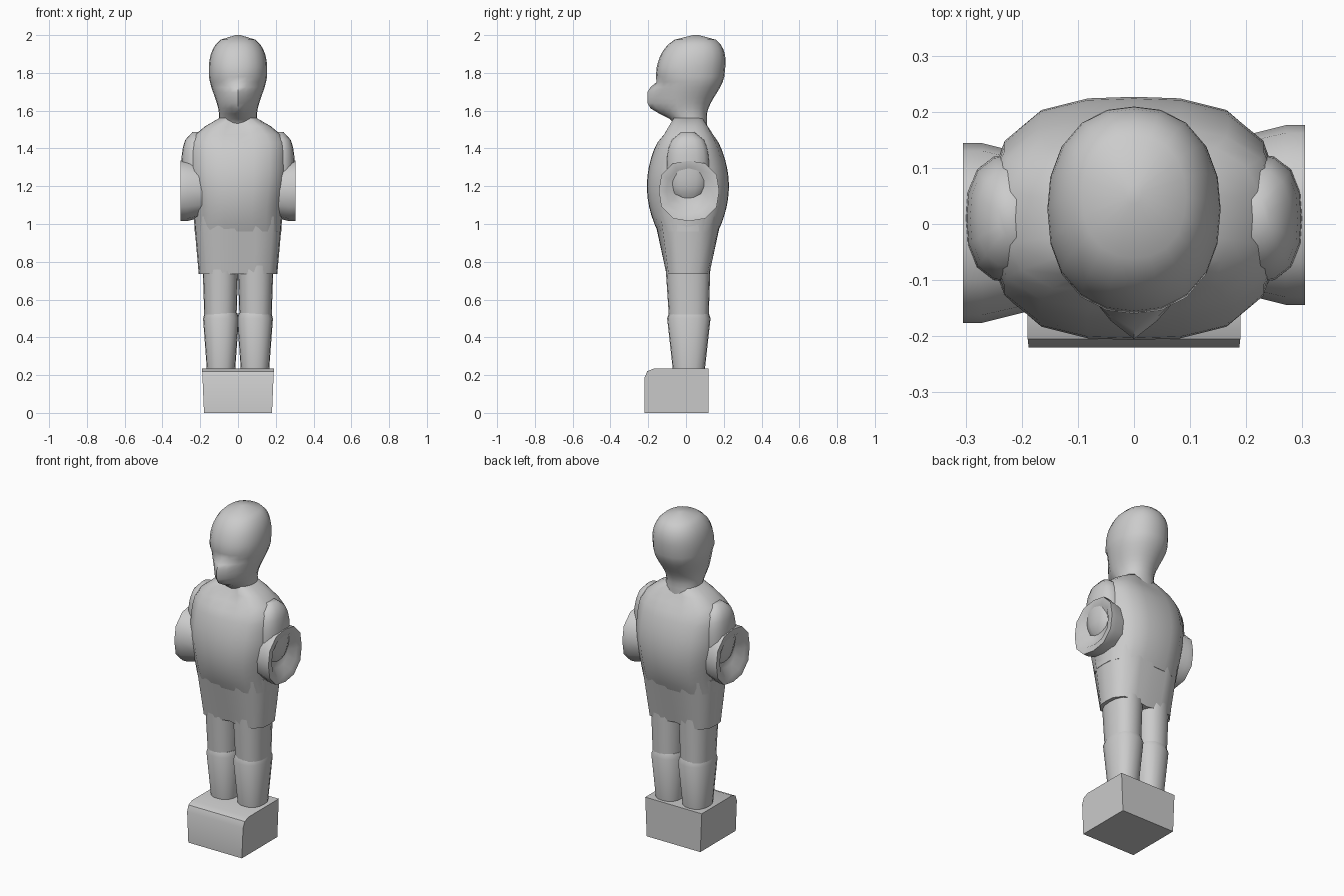
import bpy, bmesh
from math import sin, cos, pi, radians
from mathutils import Matrix

default_cube = bpy.data.objects.get("Cube")
if default_cube:
    bpy.data.objects.remove(default_cube)

# One plain material for the whole figure
shade = 0.6
color = (shade, shade, shade, 1)
grey = bpy.data.materials.new("plain grey")
grey.use_nodes = True
grey.diffuse_color = color
grey.node_tree.nodes["Principled BSDF"].inputs["Base Color"].default_value = color


def finish(bm, name, angle):
    """Turn the bmesh into a named, shaded object."""
    bmesh.ops.recalc_face_normals(bm, faces=bm.faces)
    mesh = bpy.data.meshes.new(name)
    bm.to_mesh(mesh)
    bm.free()
    mesh.materials.append(grey)
    obj = bpy.data.objects.new(name, mesh)
    bpy.context.collection.objects.link(obj)
    bpy.ops.object.select_all(action="DESELECT")
    obj.select_set(True)
    bpy.context.view_layer.objects.active = obj
    bpy.ops.object.shade_smooth_by_angle(angle=radians(angle))


def ramp(value, low, high):
    """Smooth step from zero at low to one at high."""
    t = min(max((value - low) / (high - low), 0), 1)
    return t * t * (3 - 2 * t)


def dome(u):
    """Full, rounded fall-off from one at the middle to zero at the end."""
    return max(1 - abs(u) ** 2.5, 0) ** 0.4


def levels(low, high, count):
    return [low + (high - low) * i / count for i in range(count + 1)]


def loft(name, sections, power=2.5, sides=16, center=0, matrix=None, angle=50):
    """Skin rounded rings given as height, half width, front, back, ridges."""
    bm = bmesh.new()
    rings = []
    for height, half_width, front, back, front_ridge, back_ridge in sections:
        ring = []
        for i in range(sides):
            turn = 2 * pi * i / sides
            c, s = cos(turn), sin(turn)
            reach = (abs(c) ** power + abs(s) ** power) ** (-1 / power)
            y = (front + back) / 2 + (back - front) / 2 * s * reach
            y += (back_ridge if s > 0 else -front_ridge) * abs(s) ** 12
            ring.append(bm.verts.new((center + half_width * c * reach, y, height)))
        rings.append(ring)
    for lower, upper in zip(rings, rings[1:]):
        for i in range(sides):
            bm.faces.new((lower[i - 1], lower[i], upper[i], upper[i - 1]))
    bm.faces.new(rings[0])
    bm.faces.new(rings[-1])
    if matrix:
        bm.transform(matrix)
    finish(bm, name, angle)


def shirt_section(z):
    """Barrel-shaped chest, shoulders closing to the neck, notched collar."""
    depth = 0.217 - (z - 1.2) ** 2
    shoulder = max(z - 1.4, 0) / 0.16
    half_width = 0.1 + (0.13 + 0.03 * ramp(z, 1, 1.3)) * (1 - shoulder ** 2)
    notch = -0.035 * ramp(z, 1.42, 1.5)
    return z, half_width, 0.01 - depth, 0.01 + depth, notch, notch / 2


def jaw_section(z):
    """Neck widening to the skull, with a wedge of nose and chin."""
    widen = ramp(z, 1.57, 1.8)
    front = -0.05 - 0.095 * ramp(z, 1.5, 1.65) - 0.015 * ramp(z, 1.75, 1.78)
    nose = 0.06 * (ramp(z, 1.54, 1.62) - ramp(z, 1.7, 1.77))
    return z, 0.1 + 0.055 * widen, front, 0.11 + 0.095 * widen, nose, 0


def skull_section(u):
    """Rounded crown leaning slightly back."""
    size = dome(u)
    middle = 0.022 + 0.03 * u
    depth = 0.182 * size
    return 1.8 + 0.2 * u, 0.155 * size, middle - depth, middle + depth, 0, 0


def arm_section(u):
    """Rounded upper arm."""
    size = dome(u)
    depth = 0.115 * size
    return 1.3 + 0.19 * u, 0.083 * size, 0.01 - depth, 0.01 + depth, 0, 0


# Foot block with a chamfered front top edge
bm = bmesh.new()
bmesh.ops.create_cube(bm, size=1)
for v in bm.verts:
    v.co.x *= 0.38 if v.co.z > 0 else 0.36
    v.co.y = v.co.y * 0.34 - 0.05
    v.co.z = (v.co.z + 0.5) * 0.235
edge = [e for e in bm.edges if all(v.co.y < 0 and v.co.z > 0.1 for v in e.verts)]
bmesh.ops.bevel(bm, geom=edge, offset=0.05, segments=2, profile=0.5, affect="EDGES")
finish(bm, "foot_block", 35)

# Legs, socks, arms and sleeves on both sides
for side, s in (("left", 1), ("right", -1)):
    loft(side + "_sock", [(0.23, 0.075, -0.07, 0.1, 0, 0),
                          (0.5, 0.095, -0.1, 0.13, 0, 0),
                          (0.53, 0.086, -0.09, 0.12, 0, 0)], center=s * 0.09)
    loft(side + "_thigh", [(0.5, 0.085, -0.09, 0.12, 0, 0),
                           (0.8, 0.095, -0.11, 0.13, 0, 0)], center=s * 0.093)
    loft(side + "_upper_arm", [arm_section(u) for u in levels(-0.95, 0.98, 9)],
         center=s * 0.217)
    # Sleeve end lies along x, its open end hollowed
    across = Matrix.Rotation(s * pi / 2, 4, "Y")
    place = Matrix.Translation((0, s * 0.016, 1.175)) @ across
    rim = [(0.17, 0.135), (0.27, 0.16), (0.305, 0.16), (0.3, 0.12), (0.265, 0.08)]
    loft(side + "_sleeve", [(x, r, -r, r, 0, 0) for x, r in rim],
         sides=12, matrix=place)

# Shorts, creased at the middle of front and back
loft("shorts", [(0.735, 0.208, -0.12, 0.14, -0.035, -0.035),
                (1.04, 0.235, -0.17, 0.19, 0, 0)], power=3)

# Shirt and head
loft("shirt", [shirt_section(z) for z in levels(0.96, 1.56, 14)],
     power=2.9, sides=20)
head = [jaw_section(z) for z in levels(1.5, 1.78, 10)]
head += [skull_section(u) for u in levels(0.15, 0.999, 7)]
loft("head", head, power=2.25, sides=20, angle=60)
